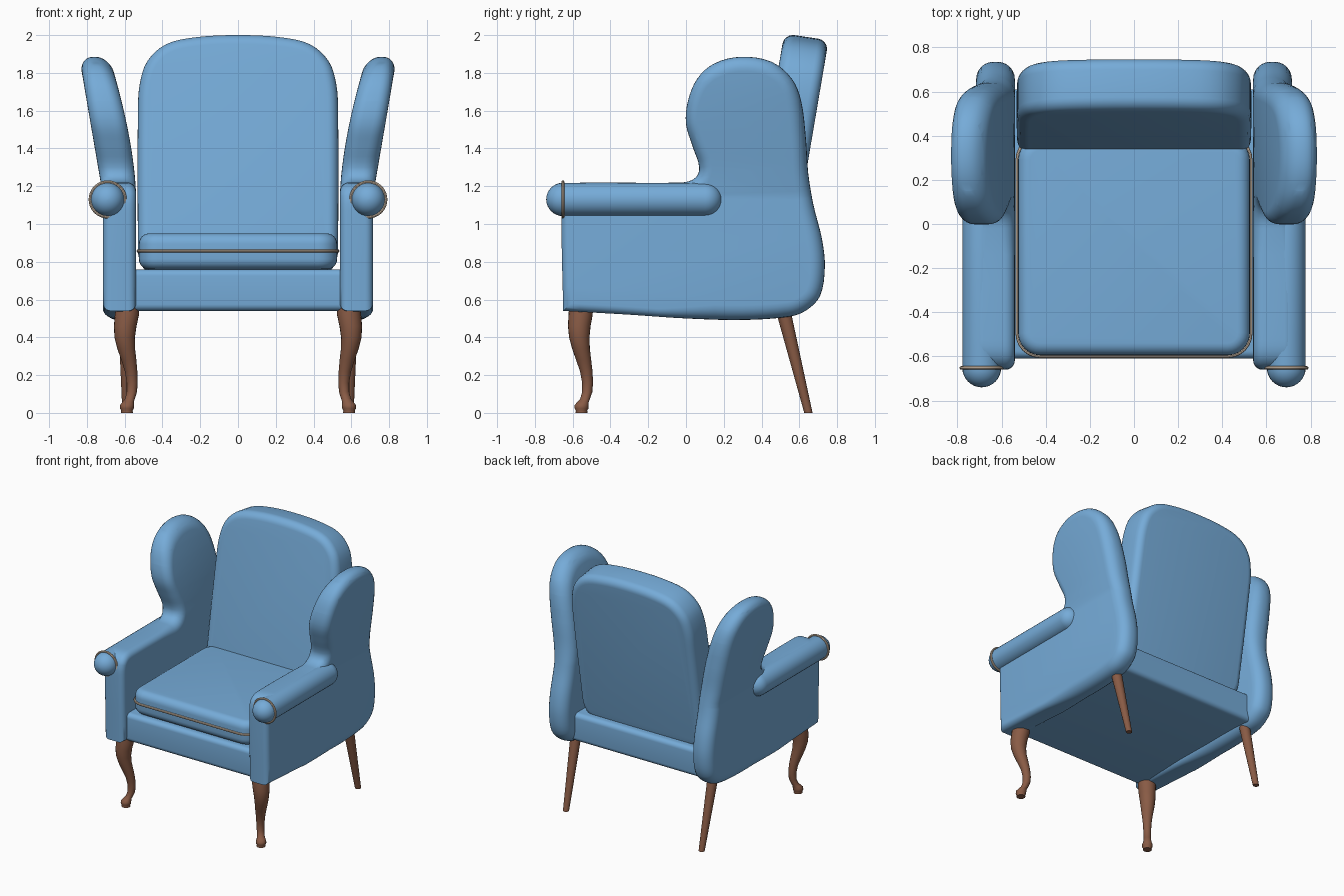
import bpy, bmesh, math
from mathutils import Vector

if "Cube" in bpy.data.objects:
    bpy.data.objects.remove(bpy.data.objects["Cube"])


def material(name, rgb):
    m = bpy.data.materials.new(name)
    m.diffuse_color = (*rgb, 1)
    m.use_nodes = True
    m.node_tree.nodes["Principled BSDF"].inputs["Base Color"].default_value = m.diffuse_color
    return m


BLUE = material("blue fabric", (0.18, 0.41, 0.69))
WOOD = material("brown wood", (0.25, 0.105, 0.06))
CREAM = material("cream piping", (0.66, 0.53, 0.41))


def loft(name, rings, mat, loop=False, cuts=(), bend=None, angle=40):
    """Skin closed rings; loop joins last to first, otherwise ends are capped."""
    bm = bmesh.new()
    vr = [[bm.verts.new(p) for p in ring] for ring in rings]
    n = len(vr[0])
    pairs = list(zip(vr, vr[1:])) + ([(vr[-1], vr[0])] if loop else [])
    for a, b in pairs:
        for i in range(n):
            j = (i + 1) % n
            bm.faces.new((a[i], a[j], b[j], b[i]))
    if not loop:
        bm.faces.new(vr[0])
        bm.faces.new(vr[-1])
    for z in cuts:
        bmesh.ops.bisect_plane(bm, geom=bm.verts[:] + bm.edges[:] + bm.faces[:],
                               plane_co=(0, 0, z), plane_no=(0, 0, 1))
    if bend:
        for v in bm.verts:
            v.co = bend(v.co)
    bmesh.ops.recalc_face_normals(bm, faces=bm.faces[:])
    me = bpy.data.meshes.new(name)
    bm.to_mesh(me)
    bm.free()
    me.materials.append(mat)
    ob = bpy.data.objects.new(name, me)
    bpy.context.collection.objects.link(ob)
    bpy.ops.object.select_all(action='DESELECT')
    ob.select_set(True)
    bpy.context.view_layer.objects.active = ob
    bpy.ops.object.shade_smooth_by_angle(angle=math.radians(angle))
    return ob


def smooth_outline(pts, corners=(), steps=4):
    """Closed curve through the points; listed corners stay sharp."""
    P = [Vector(p) for p in pts]
    n, out = len(P), []
    for i in range(n):
        a, b = P[i], P[(i + 1) % n]
        chord = b - a
        ta = chord if i in corners else (b - P[i - 1]).normalized() * chord.length
        tb = chord if (i + 1) % n in corners else \
            (P[(i + 2) % n] - a).normalized() * chord.length
        for k in range(steps):
            t = k / steps
            out.append(a * (2*t**3 - 3*t*t + 1) + ta * (t**3 - 2*t*t + t)
                       + b * (3*t*t - 2*t**3) + tb * (t**3 - t*t))
    return out


def round_rect(x0, x1, y0, y1, r, steps=6):
    out = []
    for q, (cx, cy) in enumerate([(x1-r, y1-r), (x0+r, y1-r), (x0+r, y0+r), (x1-r, y0+r)]):
        for k in range(steps + 1):
            a = math.pi / 2 * (q + k / steps)
            out.append(Vector((cx + r * math.cos(a), cy + r * math.sin(a))))
    return out


def inset(P, dist):
    """Move an outline inwards by dist(point)."""
    n = len(P)
    area = sum(P[i - 1].cross(P[i]) for i in range(n))
    sgn = 1 if area > 0 else -1
    out = []
    for i in range(n):
        e1 = (P[i] - P[i - 1]).normalized()
        e2 = (P[(i + 1) % n] - P[i]).normalized()
        n1, n2 = Vector((-e1.y, e1.x)) * sgn, Vector((-e2.y, e2.x)) * sgn
        m = (n1 + n2).normalized()
        out.append(P[i] + m * dist(P[i]) / max(m.dot(n1), 0.4))
    return out


def pillow(P, d0, d1, radius, place, steps=6):
    """Rings of a slab from depth d0 to d1 with rounded rims."""
    rings = []
    for end, sign in ((d0, 1), (d1, -1)):
        ks = range(steps + 1) if sign == 1 else range(steps, -1, -1)
        for k in ks:
            a = math.pi / 2 * k / steps
            Q = inset(P, lambda p: radius(p) * (1 - math.sin(a)))
            rings.append([place(q, end + sign * radius(p) * (1 - math.cos(a)))
                          for p, q in zip(P, Q)])
    return rings


def circle(c, r, axis='z', n=20):
    c = Vector(c)
    ang = [2 * math.pi * i / n for i in range(n)]
    if axis == 'z':
        return [c + Vector((r * math.cos(a), r * math.sin(a), 0)) for a in ang]
    return [c + Vector((r * math.cos(a), 0, r * math.sin(a))) for a in ang]


# Seat base
rail = round_rect(-0.61, 0.61, 0.54, 0.76, 0.035)
loft("seat_base", [[(x, p.x, p.y) for p in rail] for x in (-0.58, 0.58)], BLUE)

# Seat cushion and the piping around its middle
seat = round_rect(-0.525, 0.525, -0.595, 0.39, 0.10)
loft("seat_cushion", pillow(seat, 0.76, 0.95, lambda p: 0.055,
                            lambda q, d: (q.x, q.y, d)), BLUE)
piping = []
for k in range(8):
    a = 2 * math.pi * k / 8
    piping.append([(q.x, q.y, 0.857 + 0.009 * math.sin(a))
                   for q in inset(seat, lambda p: -0.003 - 0.009 * math.cos(a))])
loft("seat_piping", piping, CREAM, loop=True)

# Leaning backrest with an arched top
half = [(0.22, 1.997), (0.38, 1.96), (0.48, 1.87), (0.52, 1.75), (0.53, 1.6),
        (0.53, 0.92), (0.525, 0.85), (0.49, 0.78), (0.42, 0.75)]
back = smooth_outline([(0, 2.008)] + half + [(-x, z) for x, z in reversed(half)])
loft("backrest", pillow(back, 0, 0.235, lambda p: 0.055,
                        lambda q, d: (q.x, 0.34 + d + 0.17 * (q.y - 0.95),
                                      q.y - 0.15 * d)), BLUE)

# Side panel outline: arm front, wing, back edge, underside (y, z)
side = smooth_outline([
    (-0.65, 0.54), (-0.66, 1.05), (-0.65, 1.16), (-0.60, 1.21), (-0.5, 1.22),
    (-0.02, 1.22), (0.05, 1.245), (0.07, 1.30), (0.035, 1.41), (0.0, 1.53),
    (0.01, 1.65), (0.06, 1.77), (0.15, 1.85), (0.29, 1.885), (0.45, 1.86),
    (0.56, 1.77), (0.61, 1.65), (0.635, 1.45), (0.647, 1.27), (0.675, 1.1),
    (0.72, 0.92), (0.735, 0.77), (0.71, 0.62), (0.64, 0.545), (0.55, 0.51),
    (0.3, 0.492), (0.0, 0.50), (-0.3, 0.52)], corners={0})


def rim(p):
    t = min(max((p.x + 0.15) / 0.3, 0), 1)
    return 0.042 + 0.036 * t


for s, tag in ((-1, "left"), (1, "right")):
    def flare(co):
        # wings lean outwards above the arms
        t = max((co.z - 1.15) / 0.73, 0)
        w = min(max((abs(co.x) - 0.54) / 0.175, 0), 1)
        off = 0.14 * t ** 1.6 * (1 - w) + 0.125 * t * w
        return Vector((co.x + s * off, co.y, co.z))

    loft(tag + "_side_wing", pillow(side, 0.54, 0.715, rim,
                                    lambda q, d: (s * d, q.x, q.y)), BLUE,
         cuts=[1.15 + 0.1 * i for i in range(8)], bend=flare)

    # Rolled arm with domed ends, and its piping ring
    ax, az, r = s * 0.69, 1.13, 0.088
    dome = [math.pi / 2 * k / 8 for k in range(9)]
    roll = [circle((ax, -0.652 - r * math.cos(a), az), max(r * math.sin(a), 0.002), 'y', 28)
            for a in dome]
    roll += [circle((ax, 0.102 + r * math.cos(a), az), max(r * math.sin(a), 0.002), 'y', 28)
             for a in reversed(dome)]
    loft(tag + "_arm_roll", roll, BLUE)
    ring = [circle((ax, -0.652 + 0.008 * math.sin(a), az), 0.093 + 0.008 * math.cos(a), 'y', 32)
            for a in (math.pi * k / 4 for k in range(8))]
    loft(tag + "_arm_piping", ring, CREAM, loop=True)

    # Curved front leg: x, y, z, radius
    leg = [(.585, -.555, .57, .063), (.588, -.558, .52, .064), (.597, -.565, .46, .060),
           (.600, -.565, .40, .054), (.592, -.556, .34, .047), (.578, -.542, .28, .040),
           (.566, -.528, .22, .033), (.560, -.521, .16, .029), (.562, -.523, .11, .027),
           (.572, -.534, .075, .026), (.582, -.545, .058, .030), (.587, -.552, .042, .037),
           (.588, -.553, .024, .037), (.588, -.553, .012, .030), (.588, -.553, 0, .032)]
    loft(tag + "_front_leg", [circle((s * x, y, z), q) for x, y, z, q in leg], WOOD)

    # Splayed back leg
    loft(tag + "_back_leg", [circle((s * 0.597, 0.51, 0.56), 0.040),
                             circle((s * 0.59, 0.648, 0), 0.022)], WOOD)
